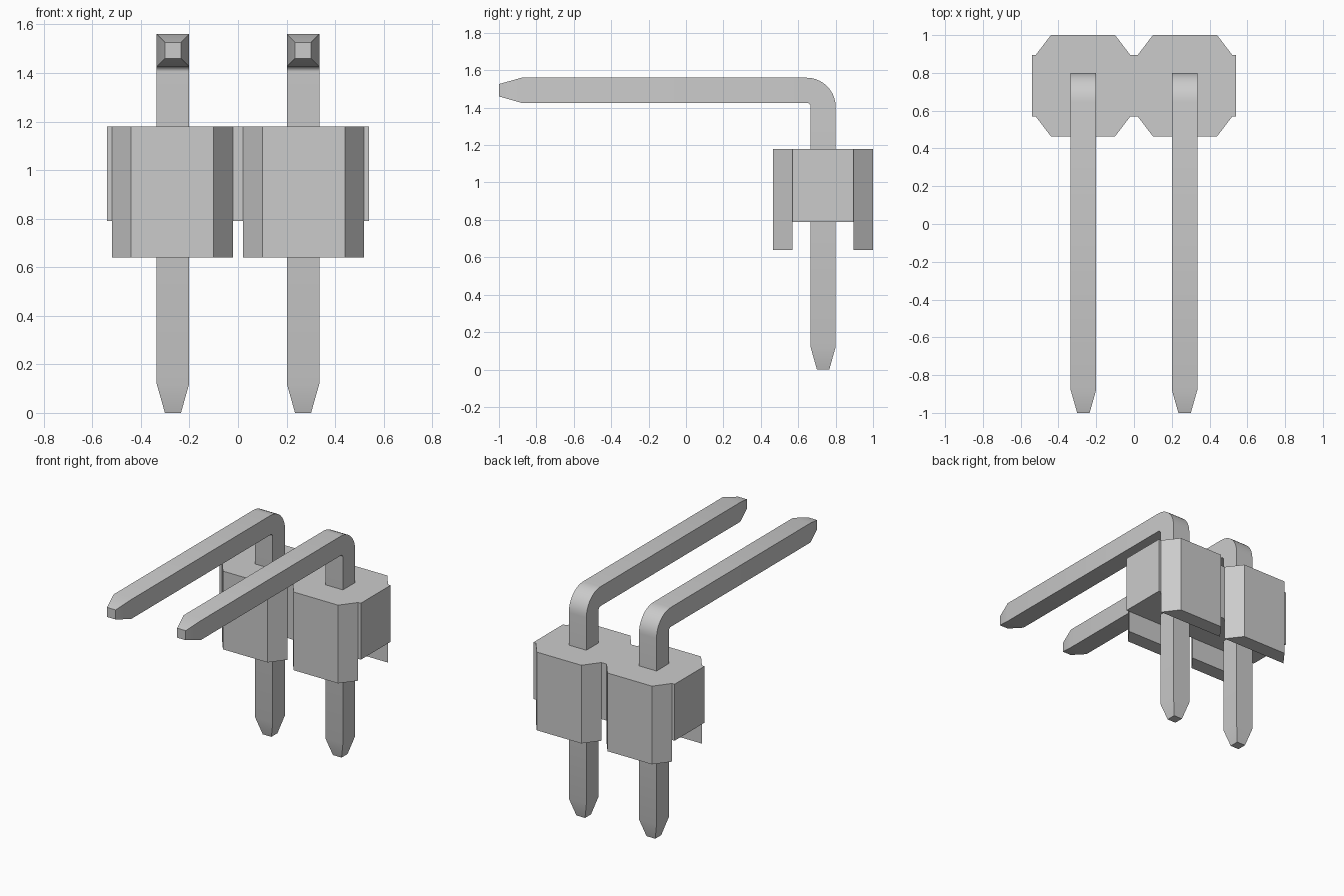
import bpy, bmesh, math
from mathutils import Vector

cube = bpy.data.objects.get("Cube")
if cube:
    bpy.data.objects.remove(cube, do_unlink=True)

grey = bpy.data.materials.new("plain grey")
grey.use_nodes = True
COLOUR = (0.6, 0.6, 0.6, 1)
grey.diffuse_color = COLOUR
grey.node_tree.nodes["Principled BSDF"].inputs["Base Color"].default_value = COLOUR


def add_object(name, bm):
    bmesh.ops.recalc_face_normals(bm, faces=bm.faces[:])
    mesh = bpy.data.meshes.new(name)
    bm.to_mesh(mesh)
    bm.free()
    mesh.materials.append(grey)
    obj = bpy.data.objects.new(name, mesh)
    bpy.context.collection.objects.link(obj)
    return obj


def extrude_down(bm, faces, depth):
    """Extrude faces downward and return the new bottom faces."""
    out = bmesh.ops.extrude_face_region(bm, geom=faces)["geom"]
    moved = [g for g in out if isinstance(g, bmesh.types.BMVert)]
    bmesh.ops.translate(bm, verts=moved, vec=(0, 0, -depth))
    return [g for g in out if isinstance(g, bmesh.types.BMFace)]


# Housing: a central web with two chamfered lobes in front and two behind
TOP, WEB_BOTTOM, FOOT_BOTTOM = 1.18, 0.79, 0.64
MIDDLE, WEB_HALF, DEPTH_HALF = 0.732, 0.163, 0.268
bm = bmesh.new()
row = (-0.54, -0.52, -0.02, 0.02, 0.52, 0.54)
edges = {s: [bm.verts.new((x, MIDDLE + s * WEB_HALF, TOP)) for x in row]
         for s in (-1, 1)}
bm.faces.new(edges[-1] + edges[1][::-1])
for s, verts in edges.items():
    for i in (1, 3):
        a, b = verts[i], verts[i + 1]
        y = MIDDLE + s * DEPTH_HALF
        lobe = [a, bm.verts.new((a.co.x + 0.08, y, TOP)),
                bm.verts.new((b.co.x - 0.08, y, TOP)), b]
        bm.faces.new(lobe if s < 0 else lobe[::-1])
bottom = extrude_down(bm, bm.faces[:], TOP - WEB_BOTTOM)

# Lobes continue below the web as feet
feet = [f for f in bottom
        if abs(f.calc_center_median().y - MIDDLE) > WEB_HALF]
extrude_down(bm, feet, WEB_BOTTOM - FOOT_BOTTOM)
for f in feet:
    if f.is_valid:
        bm.faces.remove(f)
bmesh.ops.dissolve_limit(bm, angle_limit=0.01, verts=bm.verts[:], edges=bm.edges[:])
add_object("housing", bm)


# Pins: square wire with a rounded right-angle bend and tapered tips
HALF, TIP_HALF, TAPER = 0.067, 0.033, 0.12
BEND_Y, BEND_Z, RADIUS, STEPS = 0.645, 1.405, 0.088, 10


def build_pin(x):
    y_up, z_out = BEND_Y + RADIUS, BEND_Z + RADIUS
    # Each station holds y, z, direction angle and half width
    stations = [(y_up, 0, 0, TIP_HALF), (y_up, TAPER, 0, HALF)]
    for i in range(STEPS + 1):
        a = math.pi / 2 * i / STEPS
        stations.append((BEND_Y + RADIUS * math.cos(a),
                         BEND_Z + RADIUS * math.sin(a), a, HALF))
    stations += [(-1 + TAPER, z_out, math.pi / 2, HALF),
                 (-1, z_out, math.pi / 2, TIP_HALF)]
    bm = bmesh.new()
    rings = []
    for y, z, a, h in stations:
        out = Vector((0, math.cos(a), math.sin(a)))
        side = Vector((1, 0, 0))
        centre = Vector((x, y, z))
        rings.append([bm.verts.new(centre + side * h * u + out * h * v)
                      for u, v in ((-1, -1), (1, -1), (1, 1), (-1, 1))])
    for low, high in zip(rings, rings[1:]):
        for i in range(4):
            j = (i + 1) % 4
            bm.faces.new((low[i], low[j], high[j], high[i]))
    bm.faces.new(rings[0][::-1])
    bm.faces.new(rings[-1])
    return bm


for name, x in (("right_pin", -0.268), ("left_pin", 0.268)):
    pin = add_object(name, build_pin(x))
    bpy.ops.object.select_all(action="DESELECT")
    pin.select_set(True)
    bpy.context.view_layer.objects.active = pin
    bpy.ops.object.shade_smooth_by_angle(angle=math.radians(30))
